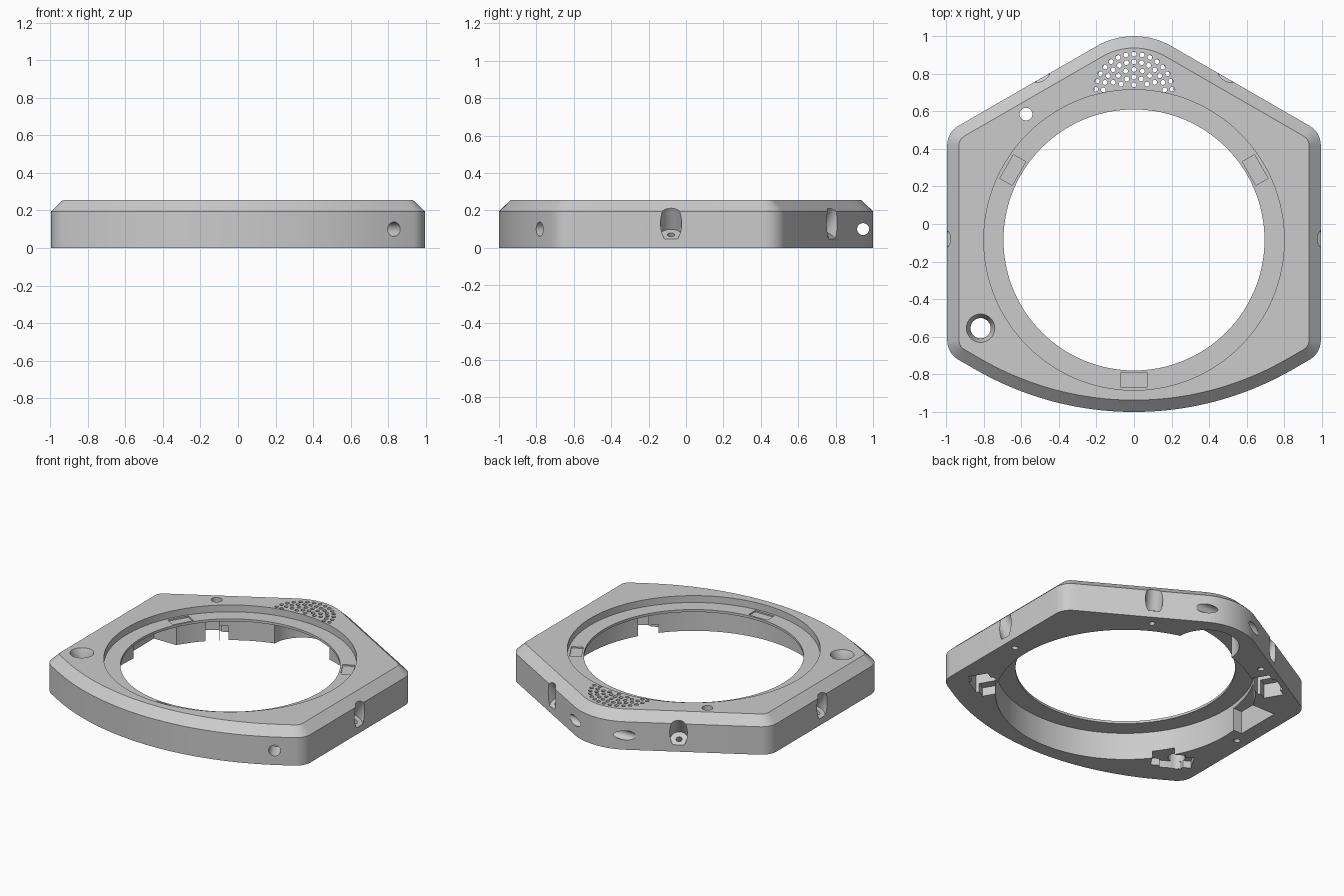
import bpy, bmesh, math
from mathutils import Vector, Matrix

if "Cube" in bpy.data.objects:
    bpy.data.objects.remove(bpy.data.objects["Cube"], do_unlink=True)

HEIGHT, CHAMFER = 0.255, 0.063
CENTRE = Vector((0, -0.085, 0))   # middle of the round opening
CEILING = 0.19                    # underside of the recess floor

grey = bpy.data.materials.new("light_grey")
grey.use_nodes = True
grey.diffuse_color = (0.6, 0.6, 0.6, 1)
grey.node_tree.nodes["Principled BSDF"].inputs["Base Color"].default_value = (0.6, 0.6, 0.6, 1)


def make_object(name, bm):
    bmesh.ops.recalc_face_normals(bm, faces=bm.faces)
    mesh = bpy.data.meshes.new(name)
    bm.to_mesh(mesh)
    bm.free()
    obj = bpy.data.objects.new(name, mesh)
    bpy.context.collection.objects.link(obj)
    return obj


def add_rod(bm, start, axis, r, length, r_end=None, segments=32):
    """Cylinder or cone starting at a point and running along an axis."""
    axis = Vector(axis).normalized()
    turn = axis.to_track_quat('Z', 'Y').to_matrix().to_4x4()
    place = Matrix.Translation(Vector(start) + axis * length / 2) @ turn
    bmesh.ops.create_cone(bm, cap_ends=True, segments=segments, radius1=r,
                          radius2=r if r_end is None else r_end, depth=length, matrix=place)


def add_box(bm, centre, size, angle):
    place = (Matrix.Translation(centre) @ Matrix.Rotation(angle, 4, 'Z')
             @ Matrix.Diagonal((*size, 1)))
    bmesh.ops.create_cube(bm, size=1, matrix=place)


def cut(target, build):
    """Subtract the shape that build() adds to an empty mesh."""
    bm = bmesh.new()
    build(bm)
    cutter = make_object("cutter", bm)
    cutter.hide_render = True
    mod = target.modifiers.new("cut", 'BOOLEAN')
    mod.operation, mod.solver, mod.object = 'DIFFERENCE', 'EXACT', cutter
    bpy.context.view_layer.objects.active = target
    bpy.ops.object.modifier_apply(modifier=mod.name)
    bpy.data.objects.remove(cutter, do_unlink=True)


# Outline: a hexagon with rounded corners (x, y, radius, steps)
corners = [(0.995, -0.688, 0.12, 8), (0.995, 0.488, 0.12, 8), (0, 1.062, 0.4, 20),
           (-0.995, 0.488, 0.12, 8), (-0.995, -0.688, 0.12, 8), (0, -1.262, 1.69, 40)]


def outline(inset):
    points = []
    for i, (x, y, r, steps) in enumerate(corners):
        here = Vector((x, y))
        before = (Vector(corners[i - 1][:2]) - here).normalized()
        after = (Vector(corners[(i + 1) % 6][:2]) - here).normalized()
        half = before.angle(after) / 2
        inward = (before + after).normalized()
        centre = here + inward * r / math.sin(half)
        middle = math.atan2(-inward.y, -inward.x)
        sweep = math.pi / 2 - half
        for k in range(steps + 1):
            a = middle - sweep + 2 * sweep * k / steps
            points.append(centre + Vector((math.cos(a), math.sin(a))) * (r - inset))
    return points


# Body: straight wall with a chamfered top edge
bm = bmesh.new()
loops = [[bm.verts.new((*p, z)) for p in outline(inset)]
         for z, inset in ((0, 0), (HEIGHT - 0.06, 0), (HEIGHT, CHAMFER))]
for low, high in zip(loops, loops[1:]):
    for i in range(len(low)):
        bm.faces.new((low[i - 1], low[i], high[i], high[i - 1]))
bm.faces.new(loops[0])
bm.faces.new(loops[-1])
body = make_object("ring_housing", bm)
body.data.materials.append(grey)

# Round opening, top recess and wider cavity below
UP = Vector((0, 0, 1))
for r, z, length in ((0.695, -0.1, 0.5), (0.80, 0.207, 0.2), (0.82, -0.1, 0.1 + CEILING)):
    cut(body, lambda b: add_rod(b, CENTRE + UP * z, UP, r, length, segments=128))


# Three shallow pockets in the recess floor
def recess_pockets(b):
    for degrees in (30, 150, 270):
        a = math.radians(degrees)
        add_box(b, CENTRE + Vector((math.cos(a), math.sin(a), 0)) * 0.745 + UP * 0.217,
                (0.075, 0.145, 0.04), a)


cut(body, recess_pockets)

# Speaker chamber under the grille
cut(body, lambda b: add_rod(b, (0, 0.705, -0.1), UP, 0.212, 0.1 + CEILING, segments=64))

# Socket bay in the left cavity wall
cut(body, lambda b: add_box(b, (-0.78, 0.17, 0.03), (0.2, 0.32, 0.26), 0))

# Underside pockets, a shallow seat with a deeper slot: (x, y, angle, seat, slot)
for x, y, degrees, seat, slot in ((-0.62, 0.565, 30, 0.1, 0.17), (0.76, -0.56, 30, 0.06, 0.14),
                                  (-0.77, -0.54, -30, 0.05, 0.05)):
    a = math.radians(degrees)
    for width, length, z in ((0.26, 0.13, seat), (0.14, 0.17, slot)):
        cut(body, lambda b: add_box(b, (x, y, z / 2 - 0.05), (width, length, z + 0.1), a))


# Speaker grille: holes on concentric arcs
def grille(b):
    for ring in range(1, 6):
        r = 0.041 * ring
        count = 2 * (3 * ring // 2)
        for k in range(count + 1):
            a = math.radians(5 + 170 * k / count)
            p = Vector((r * math.cos(a), 0.70 + r * math.sin(a), 0.16))
            if (p.xy - CENTRE.xy).length > 0.813:
                add_rod(b, p, UP, 0.013, 0.2, segments=12)


cut(body, grille)

# Vertical holes, one of them countersunk
cut(body, lambda b: add_rod(b, (-0.575, 0.585, -0.1), UP, 0.034, 0.5))
cut(body, lambda b: add_rod(b, (-0.817, -0.555, -0.1), UP, 0.054, 0.5))
cut(body, lambda b: add_rod(b, (-0.817, -0.555, 0.205), UP, 0.054, 0.06, 0.08))

# Cord hole through the rear point and cable hole at the front corner
cut(body, lambda b: add_rod(b, (-0.6, 0.947, 0.1), (1, 0, 0), 0.032, 1.2))
cut(body, lambda b: add_rod(b, (0.76, -0.66, 0.1), (0.5, -0.866, 0), 0.038, 0.4))

# Slanted screw wells with pilot holes, mirrored on both sides
for side in (1, -1):
    for x, y, nx, ny in ((0.957, -0.08, 1, 0), (0.47, 0.748, 0.5, 0.866)):
        axis = Vector((side * nx * 0.515, ny * 0.515, 0.857))
        base = Vector((side * x, y, 0.07))
        cut(body, lambda b: add_rod(b, base, axis, 0.056, 0.4))
        cut(body, lambda b: add_rod(b, base + axis * 0.05, -axis, 0.019, 0.25, segments=16))

bpy.ops.object.select_all(action='DESELECT')
body.select_set(True)
bpy.context.view_layer.objects.active = body
bpy.ops.object.shade_smooth_by_angle(angle=math.radians(25))
